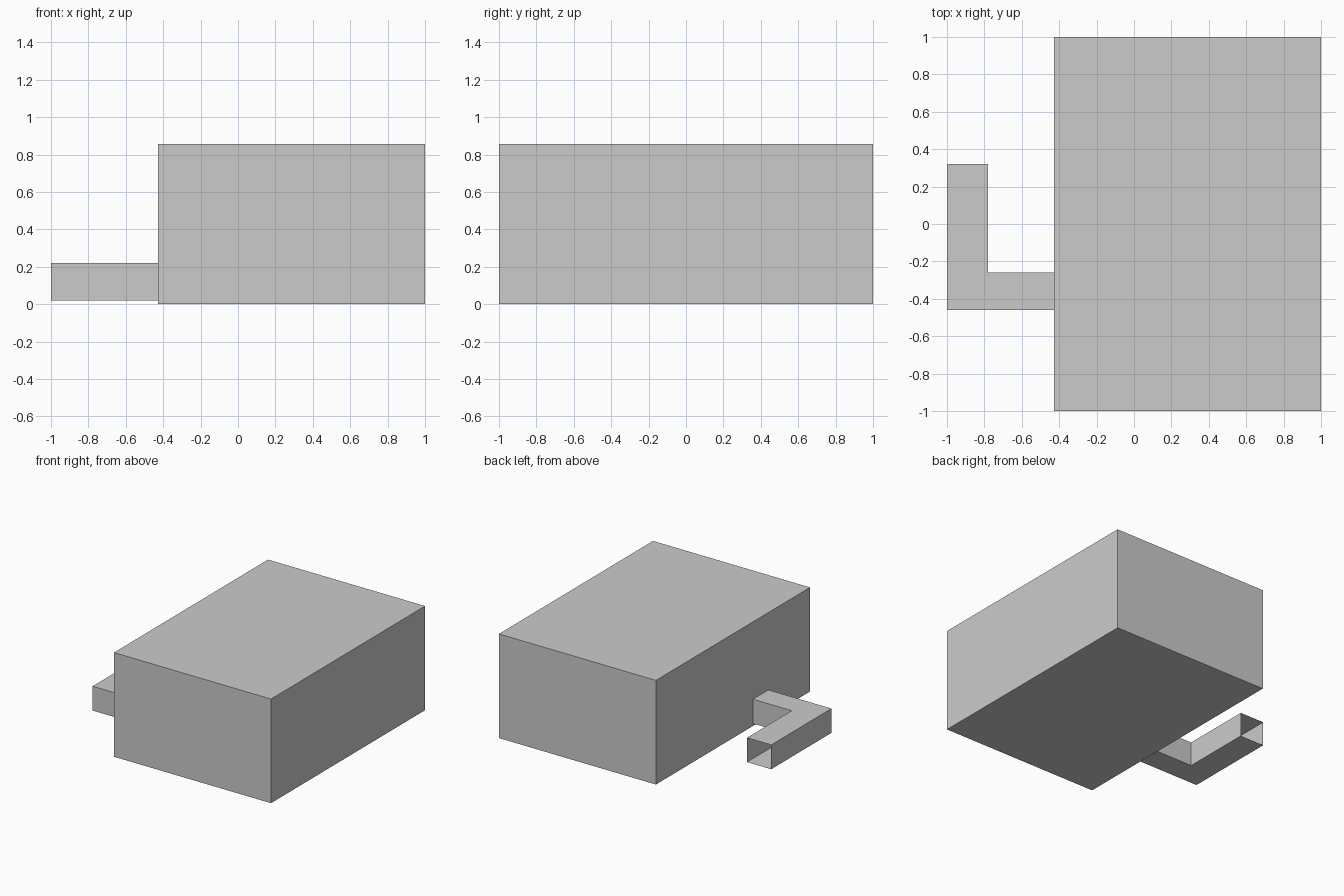
import bpy, bmesh

if "Cube" in bpy.data.objects:
    bpy.data.objects.remove(bpy.data.objects["Cube"])


def prism(name, outline, z0, z1, is_open=lambda c: False):
    """Extrude an xy outline from z0 to z1, leaving out chosen end faces."""
    bm = bmesh.new()
    base = bm.faces.new([bm.verts.new((x, y, z0)) for x, y in outline])
    top = bmesh.ops.extrude_face_region(bm, geom=[base], use_keep_orig=True)
    moved = [v for v in top["geom"] if isinstance(v, bmesh.types.BMVert)]
    bmesh.ops.translate(bm, verts=moved, vec=(0, 0, z1 - z0))
    bmesh.ops.recalc_face_normals(bm, faces=bm.faces)
    ends = [f for f in bm.faces if is_open(f.calc_center_median())]
    bmesh.ops.delete(bm, geom=ends, context="FACES_ONLY")
    mesh = bpy.data.meshes.new(name)
    bm.to_mesh(mesh)
    bm.free()
    obj = bpy.data.objects.new(name, mesh)
    bpy.context.collection.objects.link(obj)
    return obj


wall_x, end_y = -0.427, 0.322

# Main block
prism("main_block", [(wall_x, -1), (1, -1), (1, 1), (wall_x, 1)], 0, 0.856)

# L-shaped thin duct, open at its free end and where it meets the block
prism("side_duct",
      [(-1, -0.46), (wall_x, -0.46), (wall_x, -0.26),
       (-0.78, -0.26), (-0.78, end_y), (-1, end_y)],
      0.02, 0.22,
      lambda c: c.y > end_y - 1e-3 or c.x > wall_x - 1e-3)
